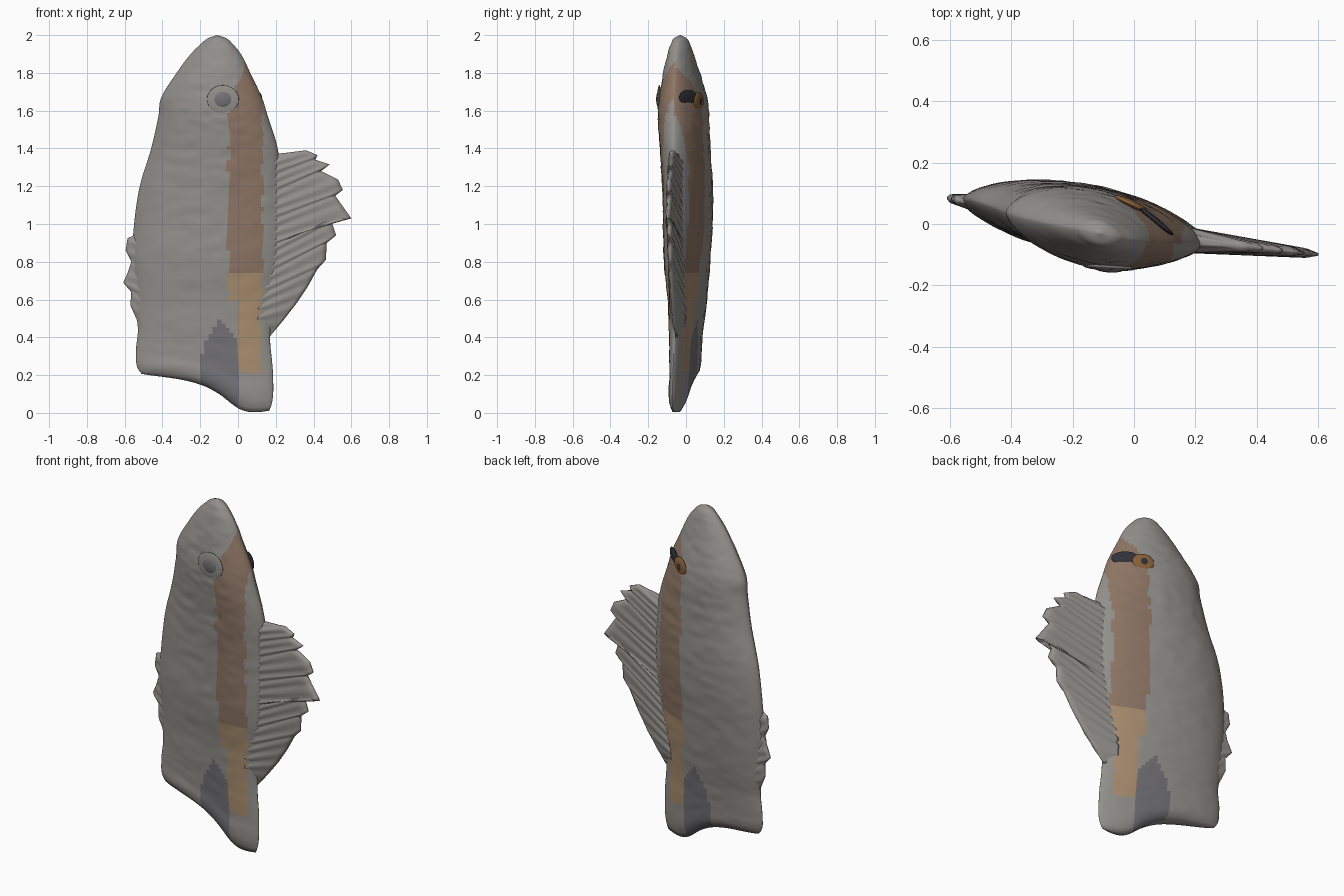
import bpy, bmesh, math
from mathutils import Vector, noise

if "Cube" in bpy.data.objects:
    bpy.data.objects.remove(bpy.data.objects["Cube"])


def material(name, r, g, b):
    m = bpy.data.materials.new(name)
    m.diffuse_color = (r, g, b, 1)
    m.use_nodes = True
    m.node_tree.nodes["Principled BSDF"].inputs["Base Color"].default_value = m.diffuse_color
    return m


GREY = material("skin_grey", .29, .28, .26)
BROWN = material("stripe_brown", .27, .18, .13)
TAN = material("stripe_tan", .40, .27, .16)
DARK = material("dark_patch", .17, .165, .18)
BLACK = material("eye_dark", .03, .03, .04)
AMBER = material("eye_amber", .25, .12, .04)

# Body profile: height, left edge, right edge, half thickness, depth offset
BODY = [(0, -.51, .165, .025, -.04), (.04, -.53, .18, .05, -.04), (.2, -.54, .185, .06, -.035),
        (.4, -.53, .17, .07, -.032), (.6, -.545, .19, .085, -.025), (.8, -.56, .22, .105, -.025),
        (1, -.55, .235, .115, -.018), (1.2, -.52, .23, .12, -.018), (1.4, -.46, .21, .122, -.027),
        (1.58, -.42, .155, .127, -.037), (1.66, -.41, .13, .12, -.04), (1.8, -.325, .065, .092, -.047),
        (1.9, -.25, .015, .066, -.05), (1.95, -.20, -.025, .05, -.05), (1.985, -.155, -.065, .03, -.05),
        (2, -.113, -.107, .002, -.05)]
# Slanted tail end: x, height
TAIL = [(-.6, .22), (-.5, .205), (-.2, .15), (-.1, .1), (0, .025), (.06, .005), (.2, .015)]


def sample(keys, v):
    """Smooth interpolation through rows whose first entry is the parameter."""
    v = min(max(v, keys[0][0]), keys[-1][0])
    k = next(i for i in range(len(keys) - 1) if v <= keys[i + 1][0])
    p, q = keys[k], keys[k + 1]
    h = q[0] - p[0]
    s = (v - p[0]) / h
    out = []
    for c in range(1, len(p)):
        d = (q[c] - p[c]) / h
        before, after = keys[max(k - 1, 0)], keys[min(k + 2, len(keys) - 1)]
        m0 = d if k == 0 else (d + (p[c] - before[c]) / (p[0] - before[0])) / 2
        m1 = d if k + 2 >= len(keys) else (d + (after[c] - q[c]) / (after[0] - q[0])) / 2
        out.append((2*s**3 - 3*s*s + 1) * p[c] + (s**3 - 2*s*s + s) * h * m0
                   + (3*s*s - 2*s**3) * q[c] + (s**3 - s*s) * h * m1)
    return out


def finish(bm, name, mats):
    bmesh.ops.recalc_face_normals(bm, faces=bm.faces)
    mesh = bpy.data.meshes.new(name)
    bm.to_mesh(mesh)
    bm.free()
    for m in mats:
        mesh.materials.append(m)
    mesh.shade_smooth()
    ob = bpy.data.objects.new(name, mesh)
    bpy.context.collection.objects.link(ob)
    return ob


def body_point(p, ang):
    l, r, t, off = sample(BODY, p)
    x = (l + r) / 2 + (r - l) / 2 * math.cos(ang)
    s = math.sin(ang)
    wave = .5 * noise.noise((x * 6, s * 2, p * 22)) + .5 * noise.noise((x * 14, s * 3 + 7, p * 30))
    y = -.18 * x + off + t * math.copysign(abs(s) ** 1.25, s) * (1 + .07 * wave)
    z = p
    if p < .5:
        zb = sample(TAIL, x)[0]
        z = zb + p / .5 * (.5 - zb)
    return Vector((x, y, z))


def body_slot(c, front):
    """Stripe down the belly, dark patch beside the tail."""
    edge = .012 * noise.noise((0, 3, c.z * 12))
    lo, hi = (-.05, .13) if front else (-.03, .16)
    if c.z < .6:
        lo, hi = 0, .12
    if c.z > 1.65:
        lo += (c.z - 1.65) * .45
    if lo + edge < c.x < hi + edge and .22 < c.z < 1.86:
        return 2 if c.z < .75 else 1
    if -.19 < c.x < 0 and c.z < .5 - abs(c.x + .09) * 1.5:
        return 3
    return 0


# Body
N, R = 96, 120
bm = bmesh.new()
rings = [[bm.verts.new(body_point(2 * math.sin(math.pi / 2 * j / R), 2 * math.pi * i / N))
          for i in range(N)] for j in range(R + 1)]
for j in range(R):
    for i in range(N):
        k = (i + 1) % N
        f = bm.faces.new((rings[j][i], rings[j][k], rings[j + 1][k], rings[j + 1][i]))
        f.material_index = body_slot(f.calc_center_median(), i >= N // 2)
for ring in (rings[0], rings[-1]):
    for i in range(N // 2):
        quad = [ring[i], ring[i + 1], ring[(N - i - 1) % N], ring[(N - i) % N]]
        bm.faces.new(list(dict.fromkeys(quad)))
finish(bm, "body", [GREY, BROWN, TAN, DARK])


# Fins: a fan of rows from the root to a ragged outline
def fin(name, outline, root, depth, thick, rays):
    bm = bmesh.new()
    rows, cols = (len(outline) - 1) * 5, 14
    sides = []
    for side in (-1, 1):
        grid = []
        for j in range(rows + 1):
            a, b = divmod(j, 5)
            p = Vector(outline[a]).lerp(Vector(outline[min(a + 1, len(outline) - 1)]), b / 5)
            q = Vector(root[0]).lerp(Vector(root[1]), j / rows)
            end = min(1, j / 6, (rows - j) / 6)
            line = []
            for i in range(cols + 1):
                u = i / cols
                x, z = q.lerp(p, u)
                t = (thick * (1 - u) + .012) * (.35 + .65 * end)
                t += .004 * math.sin(j / rows * rays * 2 * math.pi) * (1 - u * .5)
                if i == cols:
                    t = .004
                line.append(bm.verts.new((x, depth(x) + side * t, z)))
            grid.append(line)
        for j in range(rows):
            for i in range(cols):
                bm.faces.new((grid[j][i], grid[j][i + 1], grid[j + 1][i + 1], grid[j + 1][i]))
        sides.append(grid)

    def rim(g):
        return (g[0] + [r[-1] for r in g[1:]] + g[-1][-2::-1] + [r[0] for r in g[-2:0:-1]])
    a, b = rim(sides[0]), rim(sides[1])
    for i in range(len(a)):
        k = (i + 1) % len(a)
        bm.faces.new((a[i], a[k], b[k], b[i]))
    finish(bm, name, [GREY])


fin("large_fin",
    [(.24, 1.375), (.36, 1.39), (.42, 1.365), (.41, 1.34), (.485, 1.315), (.44, 1.28), (.53, 1.235),
     (.555, 1.18), (.515, 1.15), (.55, 1.1), (.6, 1.03), (.535, 1.05), (.5, 1.0), (.52, .94),
     (.47, .9), (.465, .81), (.42, .76), (.37, .67), (.31, .58), (.24, .49), (.165, .4)],
    [(.15, 1.37), (.1, .42)], lambda x: -.055 - .11 * (x - .2), .03, 20)
fin("small_fin",
    [(-.55, .94), (-.585, .925), (-.595, .86), (-.565, .8), (-.585, .74), (-.608, .69),
     (-.565, .64), (-.57, .57), (-.53, .48)],
    [(-.48, .96), (-.48, .46)], lambda x: -.18 * x - .025, .02, 8)


# Eyes sit on the head surface
def eye_part(name, x, z, side, rx, rz, ry, mat, lift=0.0):
    l, r, t, off = sample(BODY, z)
    u = (x - (l + r) / 2) / ((r - l) / 2)
    y = -.18 * x + off + side * (t * (1 - u * u) ** .625 + lift)
    slope = -.18 - side * t * 1.25 * u / ((r - l) / 2) * (1 - u * u) ** -.375
    bpy.ops.mesh.primitive_uv_sphere_add(segments=24, ring_count=12, radius=1, location=(x, y, z),
                                         rotation=(0, 0, math.atan(slope)))
    ob = bpy.context.object
    ob.name = name
    ob.scale = (rx, ry, rz)
    ob.data.materials.append(mat)
    bpy.ops.object.shade_smooth()


eye_part("front_eye_rim", -.08, 1.66, -1, .085, .075, .01, GREY)
eye_part("front_eye", -.08, 1.66, -1, .05, .045, .014, DARK, .002)
eye_part("back_eye_shadow", .07, 1.67, 1, .075, .04, .01, BLACK)
eye_part("back_eye", -.01, 1.65, 1, .06, .05, .013, AMBER)
eye_part("back_eye_pupil", -.01, 1.65, 1, .025, .025, .012, BLACK, .005)
